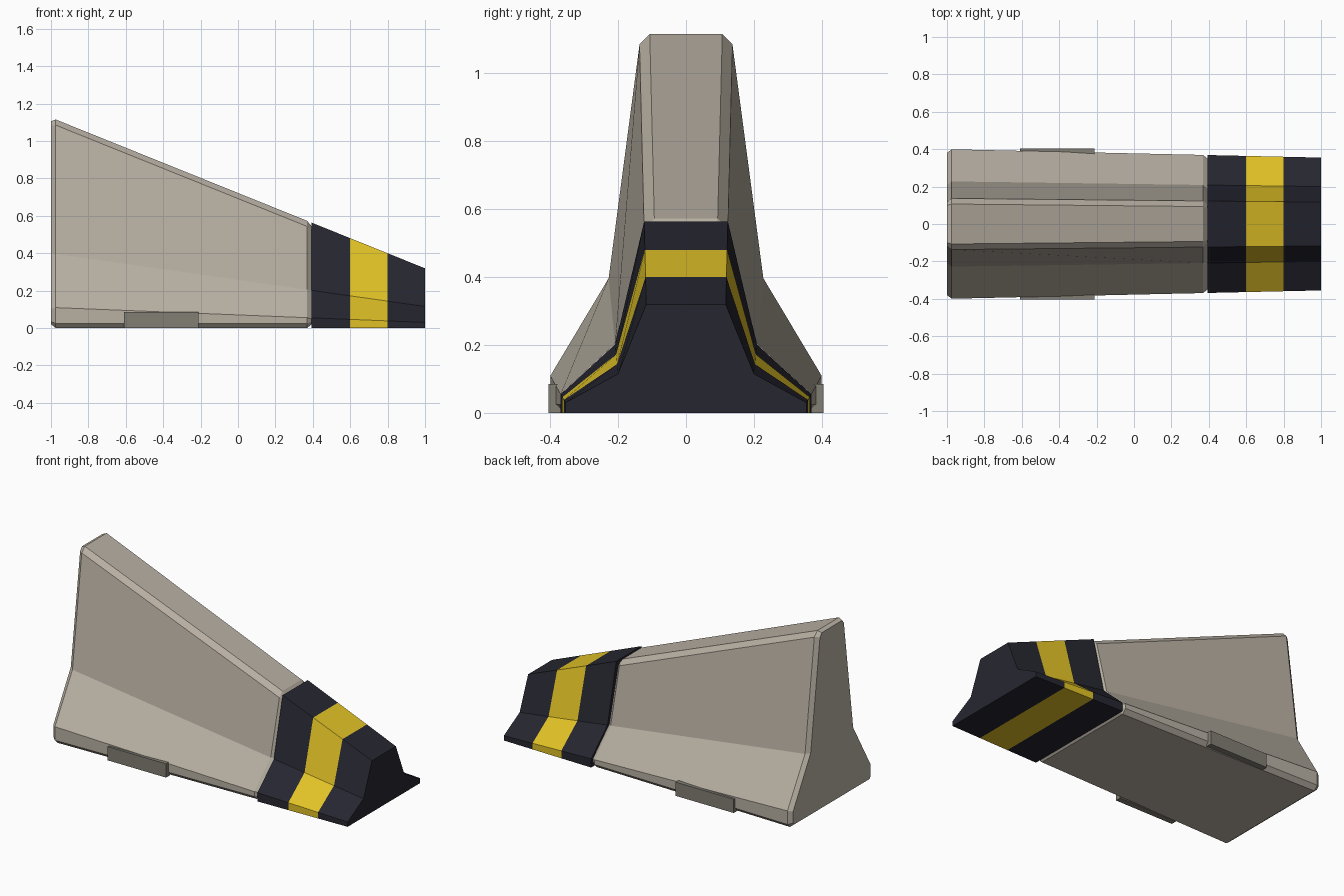
import bpy, bmesh

if "Cube" in bpy.data.objects:
    bpy.data.objects.remove(bpy.data.objects["Cube"])


def material(name, rgb):
    m = bpy.data.materials.new(name)
    m.diffuse_color = (*rgb, 1)
    m.use_nodes = True
    m.node_tree.nodes["Principled BSDF"].inputs["Base Color"].default_value = m.diffuse_color
    return m


concrete = material("concrete", (0.48, 0.434, 0.366))
dark = material("dark paint", (0.0194, 0.0194, 0.0300))
yellow = material("yellow paint", (0.75, 0.535, 0.0194))
pad_grey = material("pad grey", (0.223, 0.209, 0.175))


def section(x, bevel, inset):
    """Half outline (y, z) of the tapering barrier at x, from base to top."""
    d = x + 1
    base, foot = 0.40 - 0.0225 * d, 0.11 - 0.04 * d
    knee_y, knee_z = 0.228 - 0.014 * d, 0.40 - 0.1425 * d
    top_y, top_z = 0.137 - 0.01 * d, 1.125 - 0.403 * d
    if not bevel:
        return [(base, 0), (base, foot), (knee_y, knee_z), (top_y, top_z)]
    i = inset
    return [(base - 0.025 - i * 0.4, i), (base - i, 0.025 + i * 0.4),
            (base - i, foot - i * 0.3), (knee_y - i, knee_z),
            (top_y - i, top_z - 0.03 - i * 0.6), (top_y - 0.03 - i * 0.4, top_z - i)]


def loft(name, stations, bevel, mats, colour_rule):
    """Skin mirrored sections along x; stations are (x, inset)."""
    bm = bmesh.new()
    rings = []
    for x, inset in stations:
        half = section(x, bevel, inset)
        outline = half + [(-y, z) for y, z in reversed(half)]
        rings.append([bm.verts.new((x, y, z)) for y, z in outline])
    n = len(rings[0])
    for a, b in zip(rings, rings[1:]):
        for k in range(n):
            bm.faces.new((a[k], a[(k + 1) % n], b[(k + 1) % n], b[k]))
    bm.faces.new(rings[0])
    bm.faces.new(rings[-1])
    bmesh.ops.recalc_face_normals(bm, faces=bm.faces)
    for f in bm.faces:
        f.material_index = colour_rule(f.calc_center_median().x)
    me = bpy.data.meshes.new(name)
    bm.to_mesh(me)
    bm.free()
    for m in mats:
        me.materials.append(m)
    ob = bpy.data.objects.new(name, me)
    bpy.context.collection.objects.link(ob)
    return ob


# Concrete body with chamfered ends
loft("barrier_body", [(-1, 0.02), (-0.975, 0), (0.37, 0), (0.394, 0.02)],
     True, [concrete], lambda x: 0)

# Painted low end with a yellow band
loft("painted_end", [(0.392, 0), (0.6, 0), (0.8, 0), (1, 0)],
     False, [dark, yellow], lambda x: int(0.6 < x < 0.8))

# Side pads near the base
for side, label in ((-1, "front"), (1, "back")):
    bpy.ops.mesh.primitive_cube_add(size=1, location=(-0.41, side * 0.386, 0.0425))
    pad = bpy.context.object
    pad.name = label + "_pad"
    pad.scale = (0.4, 0.036, 0.085)
    pad.data.materials.append(pad_grey)
